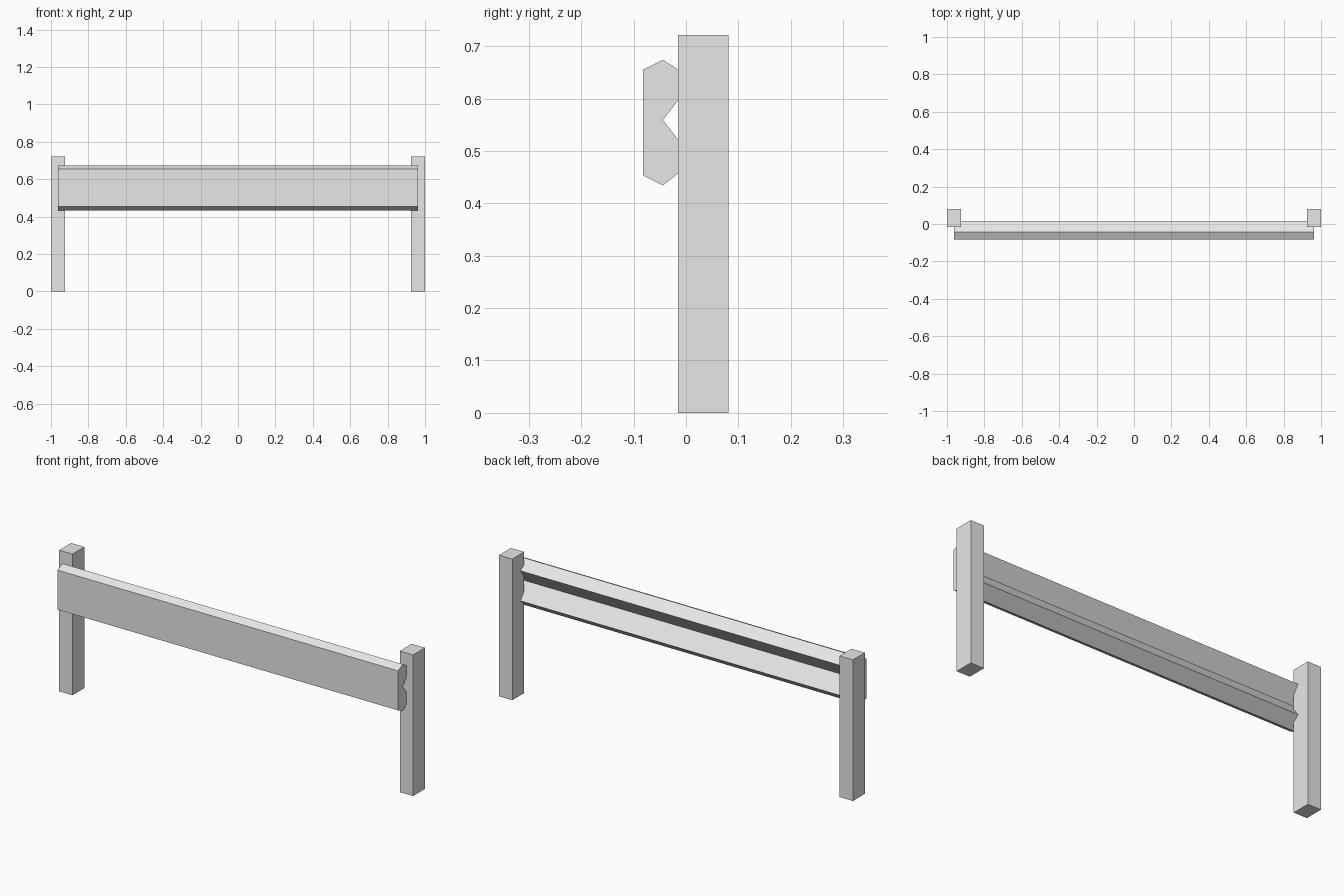
import bpy
import bmesh

if "Cube" in bpy.data.objects:
    bpy.data.objects.remove(bpy.data.objects["Cube"])

grey = bpy.data.materials.new("plain grey")
grey.diffuse_color = (0.8, 0.8, 0.8, 1.0)
grey.use_nodes = True
grey.node_tree.nodes["Principled BSDF"].inputs["Base Color"].default_value = grey.diffuse_color


def extrude_profile(name, points, offset):
    """Solid made by sweeping a closed outline along an offset."""
    bm = bmesh.new()
    face = bm.faces.new([bm.verts.new(p) for p in points])
    swept = bmesh.ops.extrude_face_region(bm, geom=[face], use_keep_orig=True)
    verts = [g for g in swept["geom"] if isinstance(g, bmesh.types.BMVert)]
    bmesh.ops.translate(bm, verts=verts, vec=offset)
    bmesh.ops.recalc_face_normals(bm, faces=bm.faces)
    mesh = bpy.data.meshes.new(name)
    bm.to_mesh(mesh)
    bm.free()
    mesh.materials.append(grey)
    obj = bpy.data.objects.new(name, mesh)
    bpy.context.collection.objects.link(obj)
    return obj


# Two square-cut posts
HALF_POST = 0.0375
for side, label in ((-1, "left"), (1, "right")):
    cx = side * (1 - HALF_POST)
    x0, x1 = cx - HALF_POST, cx + HALF_POST
    base = [(x0, -0.015, 0), (x1, -0.015, 0), (x1, 0.081, 0), (x0, 0.081, 0)]
    extrude_profile(label + "_post", base, (0, 0, 0.721))

# Rail: flat front, bevelled edges, V groove along the back
RAIL = 0.962
outline = [(-0.082, 0.453), (-0.082, 0.655), (-0.044, 0.674), (0.015, 0.636),
           (-0.044, 0.559), (0.015, 0.482), (-0.044, 0.434)]
extrude_profile("rail", [(-RAIL, y, z) for y, z in outline], (2 * RAIL, 0, 0))
